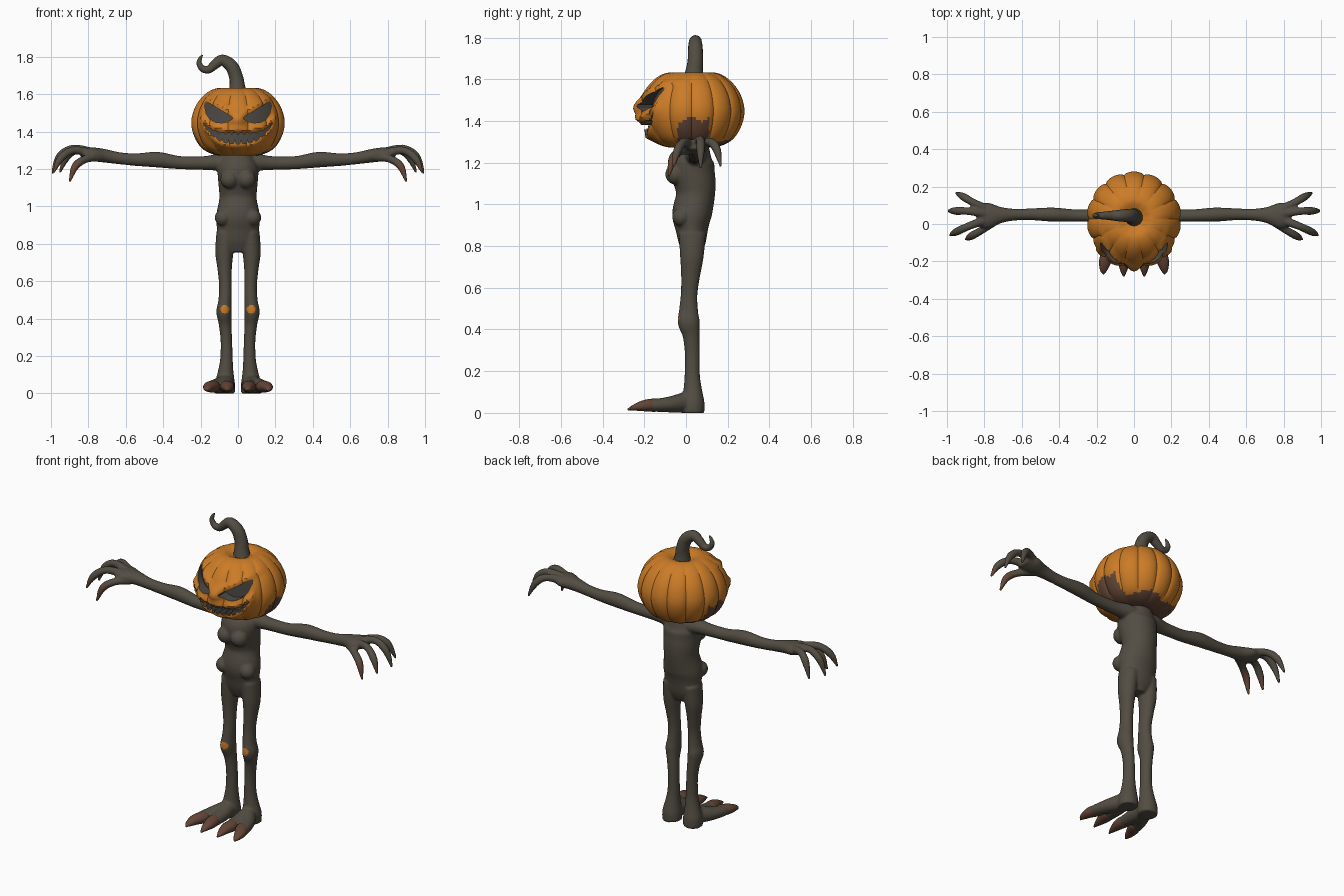
import bpy, bmesh, math
from mathutils import Vector

if "Cube" in bpy.data.objects:
    bpy.data.objects.remove(bpy.data.objects["Cube"])


def material(name, rgb):
    m = bpy.data.materials.new(name)
    m.diffuse_color = (*rgb, 1)
    m.use_nodes = True
    m.node_tree.nodes["Principled BSDF"].inputs["Base Color"].default_value = m.diffuse_color
    return m


BARK = material("dark bark", (0.085, 0.074, 0.055))
ORANGE = material("pumpkin orange", (0.60, 0.20, 0.02))
BROWN = material("claw brown", (0.125, 0.06, 0.037))
HOLLOW = material("hollow grey", (0.075, 0.07, 0.062))


def make(name, bm, mats):
    bmesh.ops.recalc_face_normals(bm, faces=bm.faces)
    me = bpy.data.meshes.new(name)
    bm.to_mesh(me)
    bm.free()
    ob = bpy.data.objects.new(name, me)
    bpy.context.collection.objects.link(ob)
    for m in mats:
        me.materials.append(m)
    return ob


def activate(ob):
    bpy.ops.object.select_all(action='DESELECT')
    ob.select_set(True)
    bpy.context.view_layer.objects.active = ob


def smooth(ob, angle=60):
    activate(ob)
    bpy.ops.object.shade_smooth_by_angle(angle=math.radians(angle))


def spline(pts, steps):
    """Catmull-Rom through points of any length."""
    p = [pts[0]] + list(pts) + [pts[-1]]
    out = []
    for i in range(1, len(p) - 2):
        for k in range(steps):
            t = k / steps
            out.append([0.5 * (2 * b + (c - a) * t + (2 * a - 5 * b + 4 * c - d) * t * t
                               + (3 * b - a - 3 * c + d) * t ** 3)
                        for a, b, c, d in zip(p[i - 1], p[i], p[i + 1], p[i + 2])])
    return out + [list(pts[-1])]


def tube(bm, pts, axis, side=1, steps=4, seg=18):
    """Loft of (x, y, z, radius along axis, other radius), mirrored by side."""
    rows = spline([(q[0] * side, q[1], q[2], q[3], q[-1]) for q in pts], steps)
    rings = []
    for i, q in enumerate(rows):
        a, b = rows[max(i - 1, 0)], rows[min(i + 1, len(rows) - 1)]
        t = (Vector(b[:3]) - Vector(a[:3])).normalized()
        ax = Vector(axis)
        u = (ax - t * ax.dot(t)).normalized()
        v = t.cross(u)
        ra, rb = max(q[3], 0.002), max(q[4], 0.002)
        rings.append([bm.verts.new(Vector(q[:3]) + u * ra * math.cos(w) + v * rb * math.sin(w))
                      for w in (2 * math.pi * k / seg for k in range(seg))])
    for r, s in zip(rings, rings[1:]):
        for k in range(seg):
            bm.faces.new((r[k], r[k - 1], s[k - 1], s[k]))
    bm.faces.new(rings[0])
    bm.faces.new(rings[-1][::-1])


def ball(bm, c, r):
    vs = bmesh.ops.create_uvsphere(bm, u_segments=16, v_segments=10, radius=r)["verts"]
    bmesh.ops.translate(bm, verts=vs, vec=c)


X, Y = (1, 0, 0), (0, 1, 0)

# body: torso, legs, feet, arms and fingers fused into one skin
bm = bmesh.new()
tube(bm, [(0, .03, .755, .05, .04), (0, .03, .81, .11, .063), (0, .028, .88, .113, .078),
          (0, .028, .95, .117, .095), (0, .045, 1.04, .1, .093), (0, .043, 1.1, .103, .1),
          (0, .03, 1.16, .108, .108), (0, .028, 1.21, .11, .105), (0, .035, 1.26, .085, .08),
          (0, .035, 1.32, .06, .06)], X, seg=28)
for s in (1, -1):
    ball(bm, (s * .045, -.05, 1.145), .05)      # chest
    ball(bm, (s * .08, -.022, .94), .045)       # hip bones
    tube(bm, [(.066, .03, .86, .05, .065), (.073, .028, .75, .048, .057), (.071, .022, .66, .038, .046),
              (.067, .015, .57, .034, .04), (.07, .012, .49, .036, .046), (.075, .013, .435, .041, .053),
              (.069, .025, .37, .034, .041), (.062, .03, .28, .031, .036), (.062, .03, .18, .034, .037),
              (.066, .032, .11, .043, .045), (.07, .033, .05, .055, .056), (.07, .033, .0, .055, .056)], X, s)
    for x1, x2 in ((.062, .056), (.115, .148)):  # two toes
        tube(bm, [(.07, .05, .05, .05, .05), (.07, 0, .05, .048, .05), (x1, -.08, .04, .044, .038),
                  (x2, -.17, .035, .032, .028), (x2, -.22, .03, .015, .015)], X, s)
    tube(bm, [(.02, .045, 1.225, .06, .05), (.1, .045, 1.235, .05, .046), (.18, .045, 1.232, .036, .037),
              (.31, .045, 1.234, .033, .035), (.43, .05, 1.25, .038, .042), (.54, .052, 1.25, .032, .034),
              (.63, .05, 1.257, .031, .032), (.71, .048, 1.27, .043, .036), (.78, .045, 1.28, .07, .036),
              (.84, .045, 1.287, .055, .022)], Y, s)
    for f in ([(.77, .07, 1.28), (.86, .115, 1.30), (.915, .147, 1.265), (.953, .167, 1.18)],
              [(.77, .05, 1.285), (.88, .068, 1.31), (.955, .07, 1.265), (.995, .07, 1.17)],
              [(.77, .03, 1.28), (.88, -.01, 1.30), (.95, -.042, 1.255), (.985, -.06, 1.18)],
              [(.74, .02, 1.265), (.81, -.03, 1.255), (.87, -.065, 1.215), (.9, -.083, 1.13)]):
        tube(bm, [(*c, r) for c, r in zip(f, (.026, .021, .021, .006))], (0, 1, .1), s, seg=12)
body = make("body", bm, (BARK, ORANGE, BROWN))
activate(body)
rm = body.modifiers.new("fuse", 'REMESH')
rm.mode, rm.voxel_size = 'VOXEL', 0.007
sm = body.modifiers.new("soften", 'SMOOTH')
sm.factor, sm.iterations = 0.5, 3
for m in ("fuse", "soften"):
    bpy.ops.object.modifier_apply(modifier=m)
for v in body.data.vertices:
    v.co.z = max(v.co.z, 0)
for p in body.data.polygons:                     # knee patches and thumb claws
    c = p.center
    ax = abs(c.x)
    p.material_index = 0
    if (ax - .07) ** 2 + (c.z - .45) ** 2 < .023 ** 2 and p.normal.y < -.3:
        p.material_index = 1
    elif ax > .7 and c.y < -.03 and c.z < 1.235:
        p.material_index = 2
smooth(body, 80)

# toe claws
bm = bmesh.new()
for s in (1, -1):
    for x0, x1, x2, ye in ((.06, .055, .055, -.28), (.132, .153, .163, -.268)):
        tube(bm, [(x0, -.115, .037, .028, .024), (x0, -.145, .037, .037, .032),
                  (x1, -.195, .035, .034, .028), (x2, -.245, .026, .02, .016),
                  (x2, ye, .016, .004, .004)], X, s)
smooth(make("toe_claws", bm, (BROWN,)))

# pumpkin head: ribbed lathe with brow, nose and lip ridges
CY = .027
prof = spline([(.001, 1.605), (.04, 1.612), (.1, 1.633), (.165, 1.61), (.225, 1.545), (.253, 1.46),
               (.24, 1.38), (.195, 1.31), (.12, 1.275), (.04, 1.275), (.001, 1.28)], 6)


def upper(x):
    return 1.393 + .055 * abs(x / .185) ** 4


def lower(x):
    return 1.335 + .108 * abs(x / .185) ** 3


def bump(x, z):
    """Outward push of the face at a front point."""
    g = lambda d, w: math.exp(-(d / w) ** 2)
    ax = abs(x)
    e = .028 * g(math.hypot(x, z - 1.465), .04)
    if ax < .2:
        brow = 1.49 + .6 * (ax - .03)
        e += .016 * g(z - brow - .012, .018) * min(1, ax / .05)
        e += .018 * g(z - upper(x) - .017, .016) + .016 * g(z - lower(x) + .014, .016)
    return e


bm = bmesh.new()
N = 140
rings = []
for r, z in prof:
    ring = []
    for k in range(N):
        a = 2 * math.pi * k / N
        w = min(1, r / .1)
        q = r * (1 - .05 * w * (1 - abs(math.sin(7 * a)) ** .6))
        x, y = q * math.cos(a), q * math.sin(a)
        if y < 0:
            e = bump(x, z) * min(1, -y / .08) * w
            x, y = x * (1 + e), y - e
        ring.append(bm.verts.new((x, y + CY, z)))
    rings.append(ring)
for r, s in zip(rings, rings[1:]):
    for k in range(N):
        bm.faces.new((r[k], r[k - 1], s[k - 1], s[k]))
bm.faces.new(rings[0])
bm.faces.new(rings[-1])
for f in bm.faces:                               # rotten patches low on the sides and underneath
    c = f.calc_center_median()
    side = -.04 < c.y < .11 and abs(c.x) > .1 and c.z < 1.41 + .012 * math.sin(60 * c.y)
    under = c.z < 1.305 + .01 * math.sin(30 * c.x) and c.y > -.03
    f.material_index = 1 if side or under else 0
head = make("pumpkin_head", bm, (ORANGE, BROWN, HOLLOW))


def hollow(bm, cols, depth):
    """Cutter from columns (x, low, high) that follows the curve of the face."""
    rows = []
    for x, lo, hi in cols:
        back = CY - .25 * math.sqrt(1 - (x / .27) ** 2) + depth
        rows.append([bm.verts.new(c) for c in ((x, -.5, lo), (x, -.5, hi), (x, back, hi), (x, back, lo))])
    for a, b in zip(rows, rows[1:]):
        for k in range(4):
            bm.faces.new((a[k], a[k - 1], b[k - 1], b[k]))
    bm.faces.new(rows[0])
    bm.faces.new(rows[-1])


# carved eyes and toothed mouth
bm = bmesh.new()
eye = [(.03, 1.467, 1.476), (.055, 1.453, 1.492), (.085, 1.446, 1.51), (.12, 1.45, 1.531),
       (.15, 1.466, 1.55), (.17, 1.495, 1.562), (.178, 1.535, 1.557)]
for s in (1, -1):
    hollow(bm, [(s * x, lo, hi) for x, lo, hi in eye], .06)
mouth = []
for i in range(-22, 23):
    x = i * .185 / 22
    gap = max(upper(x) - lower(x), .004)
    lo = lower(x) + (.4 * gap if i % 4 == 2 else 0)
    hi = lower(x) + gap - (.22 * gap if i % 4 == 0 else 0)
    mouth.append((x, lo, hi))
hollow(bm, mouth, .085)
for f in bm.faces:
    f.material_index = 2
cutter = make("face_cutter", bm, (ORANGE, BROWN, HOLLOW))
cutter.hide_render = True
activate(head)
bo = head.modifiers.new("carve", 'BOOLEAN')
bo.operation, bo.solver, bo.object = 'DIFFERENCE', 'EXACT', cutter
bpy.ops.object.modifier_apply(modifier="carve")
bpy.data.objects.remove(cutter)
smooth(head, 40)

# curled stem
bm = bmesh.new()
tube(bm, [(0, .037, 1.595, .052), (-.004, .04, 1.64, .042), (-.01, .045, 1.69, .037),
          (-.035, .045, 1.75, .035), (-.085, .045, 1.782, .03), (-.125, .045, 1.757, .025),
          (-.157, .045, 1.732, .021), (-.19, .045, 1.737, .018), (-.208, .045, 1.765, .014),
          (-.203, .045, 1.79, .01), (-.19, .045, 1.81, .004)], Y, seg=16)
smooth(make("stem", bm, (BARK,)))
